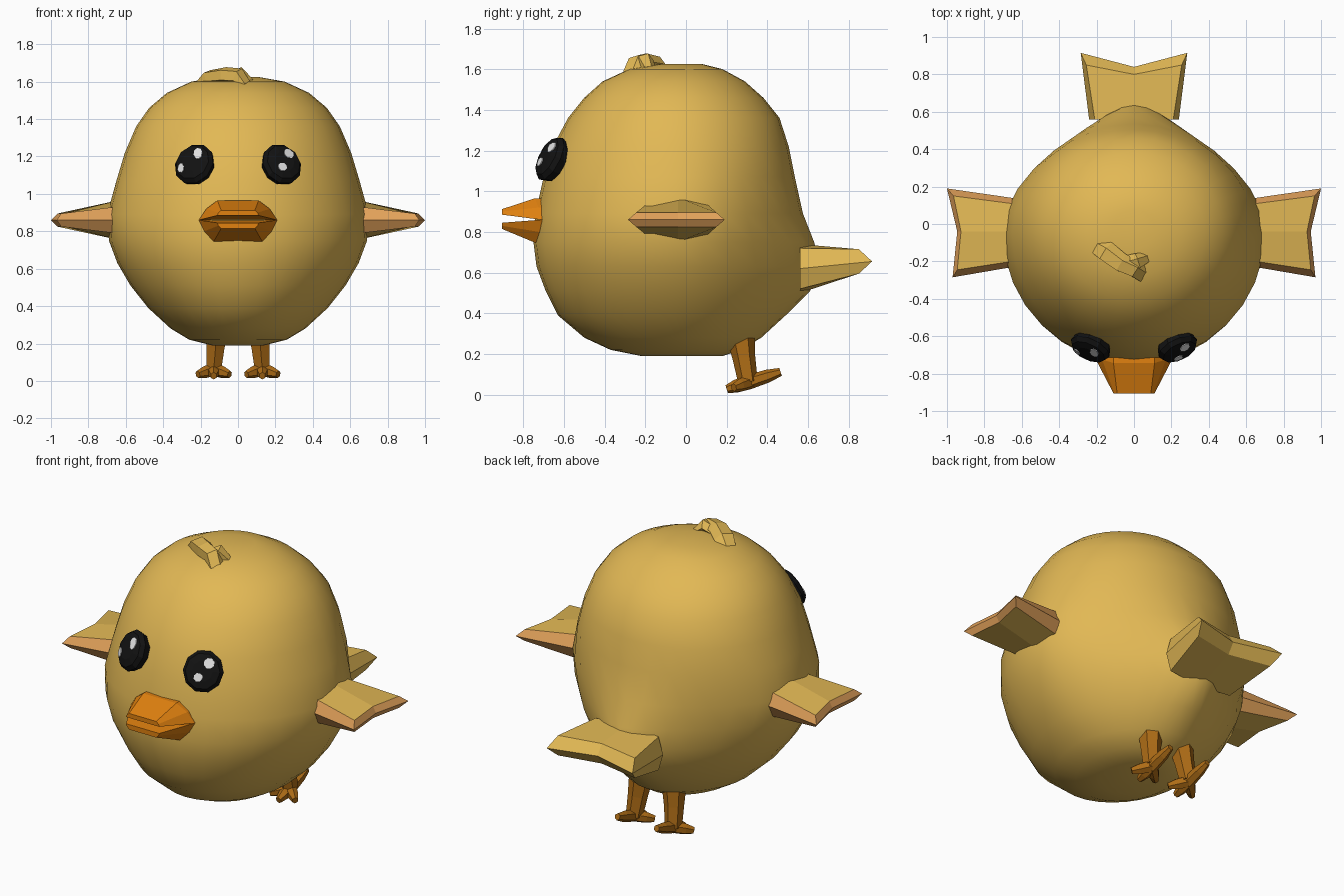
import bpy, math
from mathutils import Vector, Matrix

if "Cube" in bpy.data.objects:
    bpy.data.objects.remove(bpy.data.objects["Cube"])


def material(name, rgb):
    m = bpy.data.materials.new(name)
    m.diffuse_color = (*rgb, 1)
    m.use_nodes = True
    m.node_tree.nodes["Principled BSDF"].inputs["Base Color"].default_value = m.diffuse_color
    return m


YELLOW = material("chick yellow", (0.76, 0.48, 0.09))
PEACH = material("wing edge peach", (0.74, 0.35, 0.10))
ORANGE = material("beak orange", (0.75, 0.22, 0.005))
BROWN = material("foot brown orange", (0.42, 0.15, 0.008))
BLACK = material("eye black", (0.006, 0.006, 0.006))
WHITE = material("eye highlight", (0.75, 0.75, 0.75))


def build(name, verts, faces, *mats):
    me = bpy.data.meshes.new(name)
    me.from_pydata([tuple(v) for v in verts], [], faces)
    for m in mats:
        me.materials.append(m)
    ob = bpy.data.objects.new(name, me)
    bpy.context.collection.objects.link(ob)
    # consistent outward normals
    import bmesh
    bm = bmesh.new()
    bm.from_mesh(me)
    bmesh.ops.recalc_face_normals(bm, faces=bm.faces)
    bm.to_mesh(me)
    bm.free()
    return ob


def loft(name, rings, *mats):
    """Skin equal-sized rings and cap both ends."""
    n = len(rings[0])
    verts = [v for r in rings for v in r]
    faces = [(i * n + j, i * n + (j + 1) % n, (i + 1) * n + (j + 1) % n, (i + 1) * n + j)
             for i in range(len(rings) - 1) for j in range(n)]
    faces += [tuple(range(n)), tuple(range(len(verts) - n, len(verts)))]
    return build(name, verts, faces, *mats)


def limb(name, path, sizes, mat, sides=6, up=(0, 0, 1)):
    """Tube along a path; sizes are (half width, half height)."""
    pts = [Vector(p) for p in path]
    rings = []
    for i, p in enumerate(pts):
        d = (pts[min(i + 1, len(pts) - 1)] - pts[max(i - 1, 0)]).normalized()
        s = d.cross(Vector(up)).normalized()
        u = s.cross(d)
        w, h = sizes[i]
        a = [2 * math.pi * (k + 0.5) / sides for k in range(sides)]
        rings.append([p + s * w * math.cos(t) + u * h * math.sin(t) for t in a])
    return loft(name, rings, mat)


# Body: rings of (height, front y, back y, half width), drawn in towards the tail
PROFILE = [(0.19, -0.22, 0.18, 0.14), (0.22, -0.37, 0.27, 0.26), (0.28, -0.50, 0.37, 0.36),
           (0.39, -0.63, 0.49, 0.48), (0.51, -0.69, 0.61, 0.575), (0.63, -0.735, 0.66, 0.645),
           (0.75, -0.75, 0.63, 0.69), (0.89, -0.74, 0.575, 0.70), (1.07, -0.70, 0.535, 0.65),
           (1.22, -0.655, 0.505, 0.605), (1.36, -0.58, 0.46, 0.545), (1.46, -0.50, 0.38, 0.475),
           (1.54, -0.41, 0.29, 0.38), (1.60, -0.28, 0.18, 0.25), (1.625, -0.13, 0.08, 0.11)]
SEG = 32
rings = []
for z, f, b, w in PROFILE:
    pinch = 0.6 * math.exp(-((z - 0.62) / 0.3) ** 2)
    yc = max(f + 0.1, min(b - 0.1, -0.05))
    ring = []
    for k in range(SEG):
        c, s = math.cos(2 * math.pi * k / SEG), math.sin(2 * math.pi * k / SEG)
        if c > 0:
            ring.append((w * s * (1 - pinch * c * c), yc + (b - yc) * c, z))
        else:
            ring.append((w * s, yc + (yc - f) * c, z))
    rings.append(ring)
body = loft("body", rings, YELLOW)
body.data.shade_smooth()


def fin(name, root, rim, panel, z_root, z_tip, mats, place):
    """Forked flat paddle. root, rim, panel: three (along, across) points each;
    z_root / z_tip: heights of (centre plane, panel edge offset, ridge offset)."""
    (r0, r1, r2) = root
    verts = [(*r0, z_root[0]), (*r2, z_root[0])] + [(*p, z_tip[0]) for p in rim]
    for s in (1, -1):
        for p, q in zip(root, (0.03, 0, -0.03)):
            off = z_root[2] if p is r1 else z_root[1]
            verts.append((p[0], p[1] + q, z_root[0] + s * off))
        verts += [(*p, z_tip[0] + s * z_tip[1]) for p in panel]
    faces, rule = [], []
    for o in (5, 11):
        faces += [(o, o + 1, o + 4, o + 3), (o + 1, o + 2, o + 5, o + 4),       # panel halves
                  (0, o, o + 3, 2), (1, 4, o + 5, o + 2),                       # side edges
                  (2, o + 3, o + 4, 3), (3, o + 4, o + 5, 4)]                   # tip edges
        rule += [0, 0, 1, 1, 1, 1]
    faces.append((0, 5, 6, 7, 1, 13, 12, 11))
    rule.append(0)
    ob = build(name, [place(*v) for v in verts], faces, *mats)
    for p, r in zip(ob.data.polygons, rule):
        p.material_index = r if len(mats) > 1 else 0


# Wings
for name, sx in (("right_wing", 1), ("left_wing", -1)):
    fin(name, [(0.62, -0.225), (0.62, -0.04), (0.62, 0.135)],
        [(0.97, -0.285), (0.945, -0.04), (1.0, 0.19)],
        [(0.945, -0.245), (0.925, -0.04), (0.965, 0.15)],
        (0.86, 0.075, 0.11), (0.86, 0.035, 0.04), (YELLOW, PEACH),
        lambda a, c, z, sx=sx: (sx * a, c, z))

# Tail
fin("tail", [(0.56, -0.24), (0.56, 0), (0.56, 0.24)],
    [(0.915, -0.285), (0.84, 0), (0.915, 0.285)],
    [(0.85, -0.255), (0.80, 0), (0.85, 0.255)],
    (0.62, 0.10, 0.12), (0.655, 0.06, 0.065), (YELLOW,), lambda a, c, z: (c, a, z))

# Beak: two wedges open at the front
for name, base, tip in (
        ("upper_beak", ((0.21, 0.86), (0.17, 0.92), (0.11, 0.965)), ((0.11, 0.885), (0.105, 0.90), (0.09, 0.912))),
        ("lower_beak", ((0.21, 0.86), (0.18, 0.80), (0.13, 0.745)), ((0.11, 0.845), (0.105, 0.83), (0.09, 0.815)))):
    def section(pts, y, dy):
        half = [(x, y - dy * (0.22 - x), z) for x, z in pts]
        return half + [(-x, yy, z) for x, yy, z in reversed(half)]
    loft(name, [section(base, -0.64, 0), section(base, -0.71, 0.3), section(tip, -0.905, 0)], ORANGE)

# Eyes: domed discs with thin highlight plates
for name, sx, spots in (("left_eye", -1, ((0.03, 0.045, 0.024, 0.036), (-0.055, -0.04, 0.02, 0.027))),
                        ("right_eye", 1, ((0.035, 0.045, 0.03, 0.03), (-0.02, -0.035, 0.026, 0.024)))):
    n = Vector((0.38 * sx, -0.80, 0.42)).normalized()
    right = Vector((0, 0, 1)).cross(n).normalized()
    up = n.cross(right)
    centre = Vector((0.235 * sx, -0.665, 1.16))

    def on_eye(u, v, h):
        return centre + right * u + up * v + n * h

    def oval(u, v, ru, rv, h, count, turn=0.0):
        pts = []
        for k in range(count):
            t = 2 * math.pi * k / count
            a, b = ru * math.cos(t), rv * math.sin(t)
            pts.append((u + a * math.cos(turn) - b * math.sin(turn),
                        v + a * math.sin(turn) + b * math.cos(turn), h))
        return pts

    loft(name, [[on_eye(*p) for p in oval(0, 0, 0.113 * r, 0.118 * r, h, 10)]
                for r, h in ((0.9, -0.04), (1.0, 0.0), (0.85, 0.024), (0.5, 0.036))], BLACK)
    for i, (u, v, ru, rv) in enumerate(spots):
        def dome(p):
            r = math.hypot(p[0], p[1]) / 0.113
            return 0.039 - 0.012 * max(0, (r - 0.5) / 0.35) + p[2]
        plate = [[on_eye(p[0], p[1], dome(p)) for p in oval(u, v, ru, rv, h, 8, 0.35)]
                 for h in (-0.005, 0.002)]
        loft(f"{name}_highlight_{i + 1}", plate, WHITE)

# Legs and feet: three toes forward, one raised toe behind
for side, sx in (("right", 1), ("left", -1)):
    x = 0.12 * sx
    limb(f"{side}_leg", [(x - 0.01 * sx, 0.27, 0.28), (x, 0.285, 0.18), (x + 0.01 * sx, 0.305, 0.06)],
         [(0.066, 0.068), (0.055, 0.056), (0.046, 0.048)], BROWN, 6, (0, 1, 0))
    for i, (tx, ty, tz) in enumerate(((-0.085, 0.235, 0.035), (0.0, 0.20, 0.027),
                                      (0.085, 0.235, 0.035), (0.0, 0.465, 0.112))):
        a = Vector((x + 0.01 * sx, 0.31, 0.062))
        b = Vector((x + 0.01 * sx + tx, ty, tz))
        limb(f"{side}_toe_{i + 1}", [a, a.lerp(b, 0.6), b],
             [(0.036, 0.036), (0.03, 0.032), (0.018, 0.02)], BROWN)

# Head tuft: two bent locks
limb("tuft_front_lock", [(-0.20, -0.12, 1.585), (-0.15, -0.15, 1.625), (-0.07, -0.21, 1.635),
                         (0.0, -0.24, 1.63), (0.05, -0.27, 1.58)],
     [(0.05, 0.02), (0.06, 0.04), (0.055, 0.045), (0.05, 0.045), (0.05, 0.02)], YELLOW, 5)
limb("tuft_back_lock", [(-0.05, -0.22, 1.61), (0.02, -0.20, 1.64), (0.07, -0.18, 1.60)],
     [(0.05, 0.03), (0.045, 0.04), (0.03, 0.015)], YELLOW, 5)
